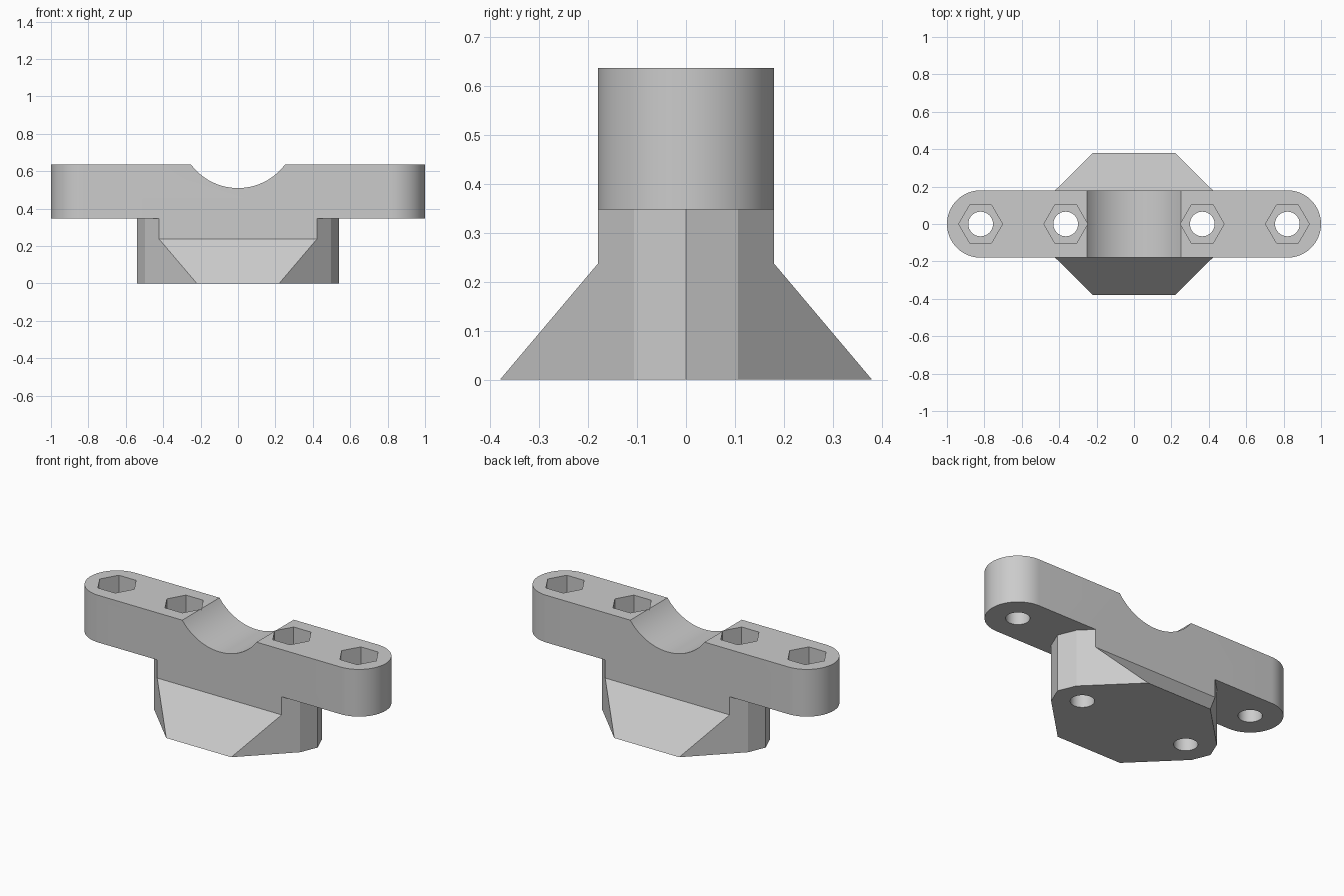
import bpy
import bmesh
from math import cos, sin, pi, radians
from mathutils import Vector

default = bpy.data.objects.get("Cube")
if default:
    bpy.data.objects.remove(default, do_unlink=True)

TOP, BAR_BOTTOM, HALF = 0.637, 0.348, 0.18
HOLES = (-0.82, -0.365, 0.365, 0.82)

plastic = bpy.data.materials.new("grey plastic")
plastic.use_nodes = True
GREY = (0.6, 0.6, 0.6, 1)
plastic.diffuse_color = GREY
plastic.node_tree.nodes["Principled BSDF"].inputs["Base Color"].default_value = GREY


def arc(cx, cy, r, start, end, steps):
    """Points on an arc, angles in degrees, both ends included."""
    angles = [radians(start + (end - start) * i / steps) for i in range(steps + 1)]
    return [(cx + r * cos(a), cy + r * sin(a)) for a in angles]


def prism(name, points, offset, push):
    """Solid from a closed 3D outline, moved by offset and swept along push."""
    bm = bmesh.new()
    face = bm.faces.new([bm.verts.new(Vector(p) + Vector(offset)) for p in points])
    swept = bmesh.ops.extrude_face_region(bm, geom=[face])["geom"]
    bmesh.ops.translate(bm, vec=push, verts=[v for v in swept if isinstance(v, bmesh.types.BMVert)])
    bmesh.ops.recalc_face_normals(bm, faces=bm.faces)
    mesh = bpy.data.meshes.new(name)
    bm.to_mesh(mesh)
    bm.free()
    mesh.materials.append(plastic)
    obj = bpy.data.objects.new(name, mesh)
    bpy.context.collection.objects.link(obj)
    return obj


def upright(name, outline, low, high):
    return prism(name, [(x, y, 0) for x, y in outline], (0, 0, low), (0, 0, high - low))


def combine(target, tool, operation):
    """Apply a boolean and remove the tool."""
    tool.hide_render = True
    mod = target.modifiers.new(operation.lower(), 'BOOLEAN')
    mod.operation, mod.object, mod.solver = operation, tool, 'EXACT'
    bpy.context.view_layer.objects.active = target
    bpy.ops.object.modifier_apply(modifier=mod.name)
    bpy.data.objects.remove(tool, do_unlink=True)


# Long clamp bar with round ends
bar_outline = arc(1 - HALF, 0, HALF, -90, 90, 32) + arc(HALF - 1, 0, HALF, 90, 270, 32)
clamp = upright("clamp_body", bar_outline, BAR_BOTTOM, TOP)

# Faceted foot: plan outline trimmed by a flared side profile
right_end = [(0.22, -0.38)] + arc(0.39, 0, 0.15, -45, 45, 2) + [(0.22, 0.38)]
foot = upright("foot", right_end + [(-x, -y) for x, y in right_end], 0, 0.4)
flare = [(0.38, 0), (HALF, 0.237), (HALF, 0.4)]
profile = flare + [(-y, z) for y, z in reversed(flare)]
combine(foot, prism("flare", [(0, y, z) for y, z in profile], (-1, 0, 0), (2, 0, 0)), 'INTERSECT')
combine(clamp, foot, 'UNION')

# Half-round saddle across the top
saddle = [(x, 0, z) for x, z in arc(0, 0.823, 0.313, 0, 360, 96)[:-1]]
combine(clamp, prism("saddle", saddle, (0, -0.5, 0), (0, 1, 0)), 'DIFFERENCE')

# Bolt holes with hexagonal nut pockets
for x in HOLES:
    bolt = arc(x, 0, 0.066, 0, 360, 32)[:-1]
    nut = arc(x, 0, 0.117, 0, 360, 6)[:-1]
    combine(clamp, upright("bolt_hole", bolt, -0.1, 0.8), 'DIFFERENCE')
    combine(clamp, upright("nut_pocket", nut, TOP - 0.13, 0.8), 'DIFFERENCE')

# Smooth the round walls, keep the facets crisp
bpy.ops.object.select_all(action='DESELECT')
clamp.select_set(True)
bpy.context.view_layer.objects.active = clamp
bpy.ops.object.shade_smooth_by_angle(angle=radians(20))
